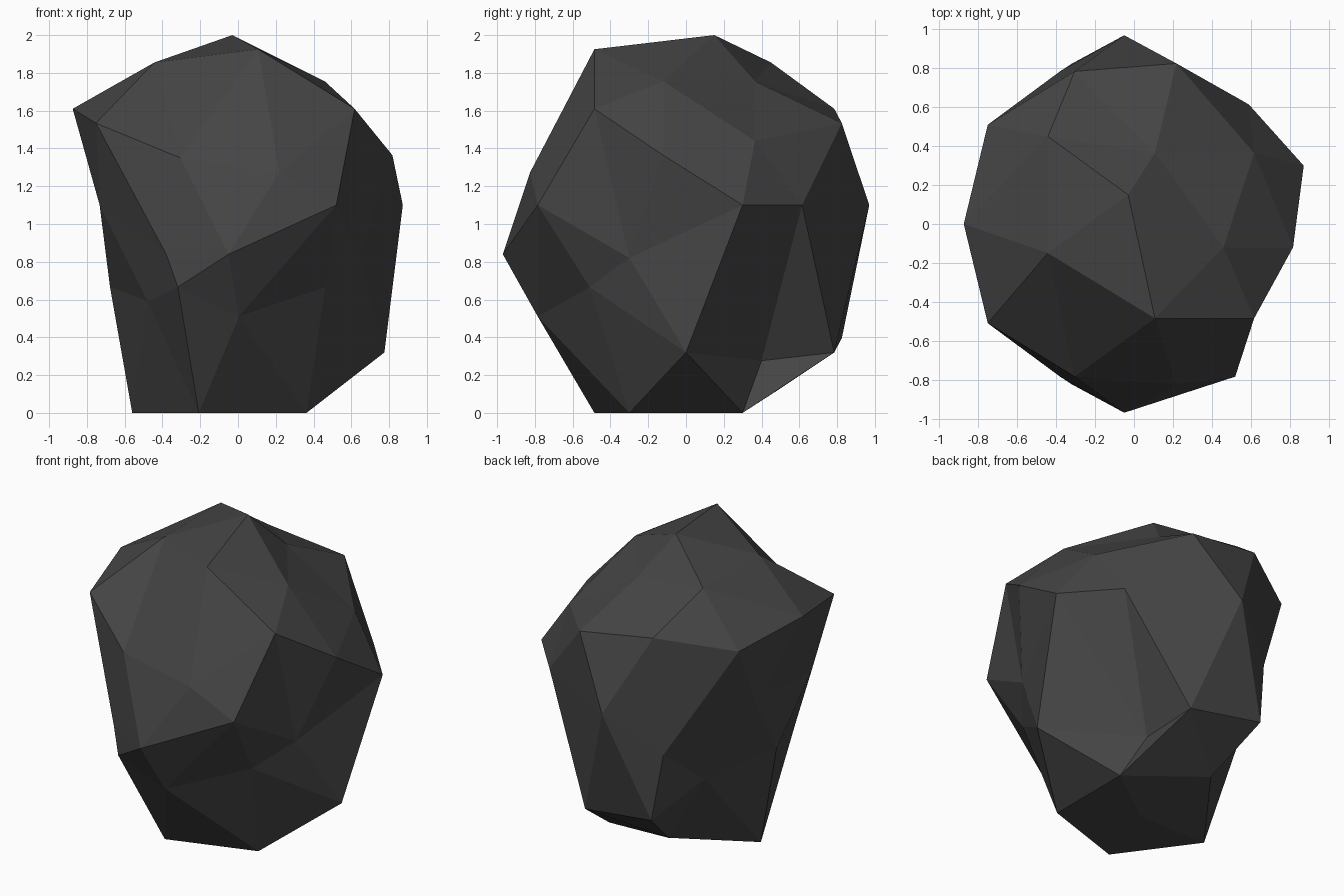
import bpy
import bmesh
from mathutils import Vector

if "Cube" in bpy.data.objects:
    bpy.data.objects.remove(bpy.data.objects["Cube"])

# Dents: centre direction, cosine of reach, push applied to every corner inside
DENTS = [
    ((-.29, 0, .957), .85, (.02, .15, -.07)),      # crown leaning back
    ((.62, .27, .73), .80, (0, -.12, -.17)),       # upper right shoulder
    ((-.10, -.94, .31), .77, (0, 0, -.26)),        # sagging front bulge
    ((-.588, .809, 0), .97, (0, 0, -.26)),         # hollow, back left
    ((-.276, .85, -.447), .97, (0, 0, -.27)),      # back foot
    ((.263, .809, -.526), .97, (0, 0, -.27)),
    ((.85, 0, -.526), .97, (0, 0, -.27)),          # right foot
    ((.724, .526, -.447), .97, (-.42, -.11, -.39)),  # deep chip, back right
    ((.588, .809, 0), .97, (.07, -.17, 0)),
    ((.951, -.309, 0), .97, (-.23, 0, -.28)),      # chips, front right
    ((.724, -.526, -.447), .97, (-.19, 0, 0)),
    ((.263, -.809, -.526), .97, (-.20, 0, -.08)),
]

# Stone colour
stone = bpy.data.materials.new("dark_grey_stone")
stone.diffuse_color = (.06, .06, .06, 1)
stone.use_nodes = True
stone.node_tree.nodes["Principled BSDF"].inputs["Base Color"].default_value = stone.diffuse_color

# Boulder: faceted ball, dented and flattened underneath
bm = bmesh.new()
bmesh.ops.create_icosphere(bm, subdivisions=2, radius=1)
for v in bm.verts:
    d = v.co.normalized()
    p = d * .97 + Vector((-.05, 0, 1.10))
    for centre, reach, push in DENTS:
        if d.dot(Vector(centre).normalized()) > reach:
            p += Vector(push)
    if d.x < -.55 and -.6 < d.z < .1:              # undercut left side
        p.x += .24
    if d.z < -.8:                                  # flat base, raised at the back
        p.z = .12 if d.y > .4 else 0
    v.co = p
bmesh.ops.recalc_face_normals(bm, faces=bm.faces)

mesh = bpy.data.meshes.new("boulder")
bm.to_mesh(mesh)
bm.free()
mesh.materials.append(stone)
boulder = bpy.data.objects.new("boulder", mesh)
bpy.context.collection.objects.link(boulder)
